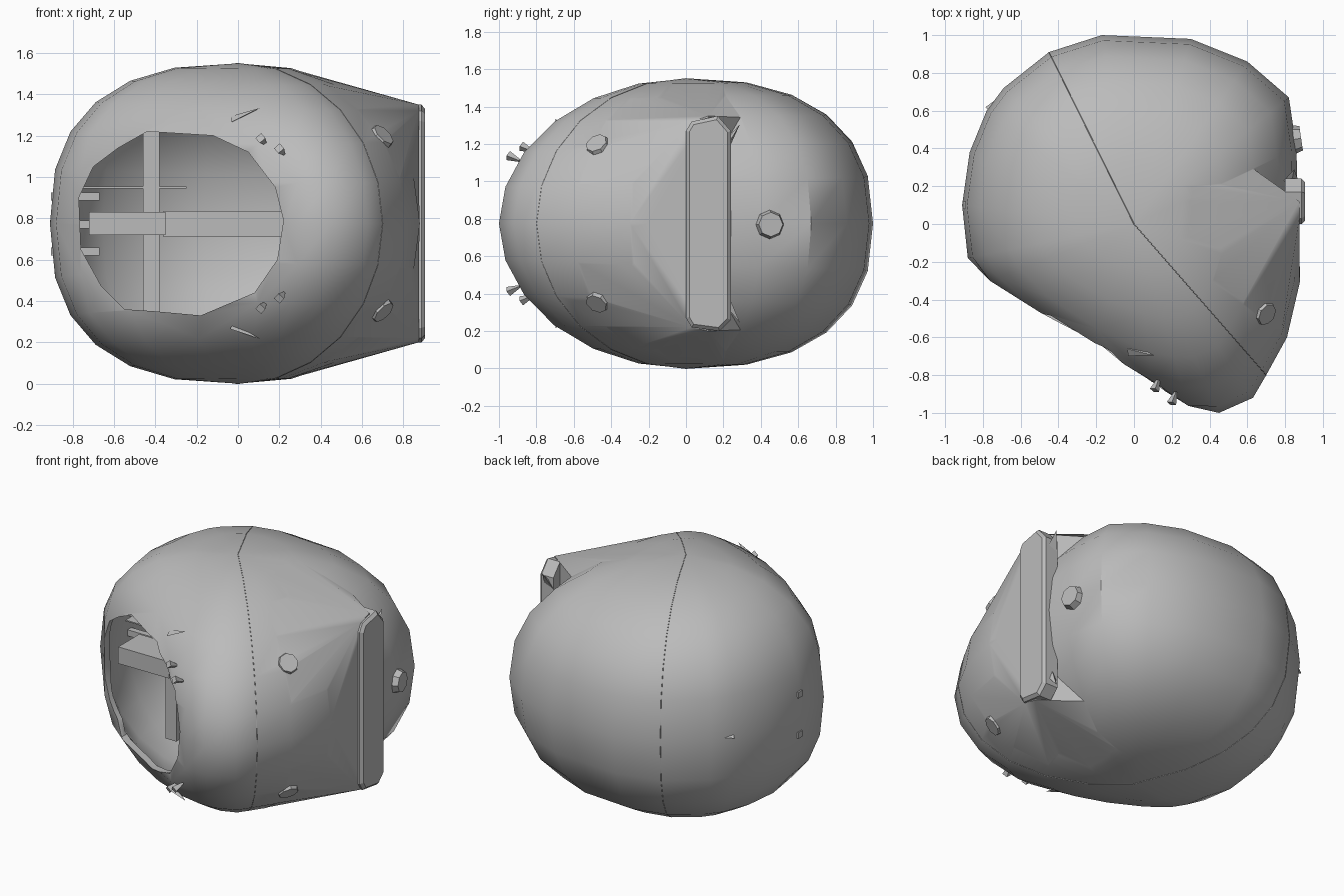
import bpy, bmesh, math
from mathutils import Vector

cube = bpy.data.objects.get("Cube")
if cube:
    bpy.data.objects.remove(cube, do_unlink=True)

grey = bpy.data.materials.new("hull_grey")
grey.use_nodes = True
grey.diffuse_color = (0.5, 0.5, 0.5, 1)
grey.node_tree.nodes["Principled BSDF"].inputs["Base Color"].default_value = (0.5, 0.5, 0.5, 1)

MID = Vector((0, 0, 0.775))
HALF = 0.775

# Plan outline of the hull, counter-clockwise, before the front is flattened
OUTLINE = [(0.87, 0), (0.86, 0.4), (0.82, 0.67), (0.6, 0.86), (0.3, 0.98), (-0.17, 1),
           (-0.45, 0.91), (-0.69, 0.72), (-0.78, 0.6), (-0.87, 0.38), (-0.91, 0.1),
           (-0.88, -0.18), (-0.81, -0.32), (-0.61, -0.53), (-0.26, -0.78), (0.11, -0.96),
           (0.3, -1), (0.45, -1), (0.63, -0.92), (0.7, -0.8), (0.81, -0.6), (0.88, -0.3)]
SEAM_ENDS = (OUTLINE[6], OUTLINE[19])

# Upright plane that flattens the front around the opening
FRONT_NORMAL = Vector((-0.533, -0.846))
FRONT_DISTANCE = 0.661


def finish(bm, name):
    bmesh.ops.recalc_face_normals(bm, faces=bm.faces[:])
    mesh = bpy.data.meshes.new(name)
    bm.to_mesh(mesh)
    bm.free()
    mesh.materials.append(grey)
    obj = bpy.data.objects.new(name, mesh)
    bpy.context.collection.objects.link(obj)
    return obj


def activate(obj):
    bpy.ops.object.select_all(action='DESELECT')
    obj.select_set(True)
    bpy.context.view_layer.objects.active = obj


def combine(obj, other, operation):
    mod = obj.modifiers.new(operation.lower(), 'BOOLEAN')
    mod.operation, mod.object, mod.solver = operation, other, 'EXACT'
    activate(obj)
    bpy.ops.object.modifier_apply(modifier=mod.name)
    bpy.data.objects.remove(other, do_unlink=True)


def hull_point(p, lat):
    """Point on the rounded hull below or above an outline point."""
    n = 2.17 + 0.2 * p[1] + 0.33 * max(0, -p[0])
    flat = Vector(p) * max(0, math.cos(lat)) ** (2 / n)
    reach = flat.dot(FRONT_NORMAL)
    if reach > FRONT_DISTANCE:
        flat *= FRONT_DISTANCE / reach
    rise = math.copysign(abs(math.sin(lat)) ** (2 / n), lat)
    return Vector((flat.x, flat.y, MID.z + HALF * rise))


def hull_mesh(scale=1.0, rings=12):
    bm = bmesh.new()
    lats = [math.pi * (i / rings - 0.5) for i in range(1, rings)]
    rows = [[bm.verts.new(hull_point(p, a)) for p in OUTLINE] for a in lats]
    count = len(OUTLINE)
    for low, high in zip(rows, rows[1:]):
        for j in range(count):
            k = (j + 1) % count
            bm.faces.new((low[j], low[k], high[k], high[j]))
    for row, z in ((rows[0], 0), (rows[-1], 2 * HALF)):
        pole = bm.verts.new((0, 0, z))
        for j in range(count):
            bm.faces.new((row[j], row[(j + 1) % count], pole))
    for v in bm.verts:
        v.co = MID + (v.co - MID) * scale
    return bm


def prism(points, axis, start, end):
    """Extrude a 2D profile along x or y."""
    bm = bmesh.new()
    place = (lambda a, b, d: (d, a, b)) if axis == 'x' else (lambda a, b, d: (a, d, b))
    face = bm.faces.new([bm.verts.new(place(a, b, start)) for a, b in points])
    new = bmesh.ops.extrude_face_region(bm, geom=[face])["geom"]
    for v in new:
        if isinstance(v, bmesh.types.BMVert):
            v.co["xyz".index(axis)] = end
    return bm


def box(name, low, high):
    bm = prism([(low[0], low[2]), (high[0], low[2]), (high[0], high[2]), (low[0], high[2])],
               'y', low[1], high[1])
    return finish(bm, name)


def cone(name, loc, direction, r1, r2, depth, sides, flat=1.0):
    bm = bmesh.new()
    bmesh.ops.create_cone(bm, cap_ends=True, segments=sides, radius1=r1, radius2=r2, depth=depth)
    turn = Vector(direction).to_track_quat('Z', 'Y')
    for v in bm.verts:
        v.co.y *= flat
        v.co = turn @ v.co + Vector(loc)
    return finish(bm, name)


# Hull with the side fairing that widens towards the door rail
RAIL = [(0, 0.27), (0.03, 0.22), (0.18, 0.2), (0.24, 0.26),
        (0.24, 1.27), (0.17, 1.35), (0.03, 1.32), (0, 1.27)]
bm = hull_mesh()
side = [v.co.copy() for v in bm.verts if 1.71 * v.co.x + 1.15 * v.co.y > 0 and v.co.y < 0.32]
hull = finish(bm, "hull")
bm = bmesh.new()
for co in side:
    bm.verts.new(MID + (co - MID) * 0.997)
for y, z in RAIL:
    bm.verts.new((0.875, min(y, 0.12), z))
bmesh.ops.convex_hull(bm, input=bm.verts[:])
loose = [v for v in bm.verts if not v.link_faces]
bmesh.ops.delete(bm, geom=loose, context='VERTS')
combine(hull, finish(bm, "fairing"), 'UNION')

# Hollow cabin and the front opening
combine(hull, finish(hull_mesh(0.95), "cabin_cutter"), 'DIFFERENCE')
OPENING = [(-0.44, 1.22), (-0.12, 1.2), (0.05, 1.12), (0.18, 0.95), (0.22, 0.79), (0.19, 0.6),
           (0.08, 0.44), (-0.18, 0.33), (-0.4, 0.35), (-0.55, 0.36), (-0.66, 0.47),
           (-0.76, 0.65), (-0.77, 0.9), (-0.7, 1.05), (-0.58, 1.14)]
combine(hull, finish(prism(OPENING, 'y', -1.5, -0.05), "opening_cutter"), 'DIFFERENCE')
activate(hull)
bpy.ops.object.shade_smooth_by_angle(angle=math.radians(40))

# Door rail with chamfered outer edge
bm = prism(RAIL, 'x', 0.8, 0.905)
edges = [e for e in bm.edges if all(v.co.x > 0.9 for v in e.verts)]
bmesh.ops.bevel(bm, geom=edges, offset=0.018, segments=1, affect='EDGES')
finish(bm, "door_rail")

# Seam line around the hull
curve = bpy.data.curves.new("hull_seam", 'CURVE')
curve.dimensions = '3D'
curve.bevel_depth = 0.002
curve.bevel_resolution = 0
curve.materials.append(grey)
lats = [math.pi * (i / 12 - 0.5) for i in range(13)]
path = [hull_point(SEAM_ENDS[0], a) for a in lats]
path += [hull_point(SEAM_ENDS[1], a) for a in reversed(lats[1:-1])]
spline = curve.splines.new('POLY')
spline.points.add(len(path) - 1)
for point, co in zip(spline.points, path):
    point.co = (*co, 1)
spline.use_cyclic_u = True
bpy.context.collection.objects.link(bpy.data.objects.new("hull_seam", curve))

# Port covers, and paired details above and below the middle
cone("rear_port", (0.86, 0.45, 0.77), (1, 0.15, 0), 0.08, 0.065, 0.05, 8)
for name, s in (("upper", 1), ("lower", -1)):
    z = lambda h: MID.z + s * h
    cone(name + "_port", (0.69, -0.47, z(0.415)), (0.65, -0.4, 0.65 * s), 0.075, 0.06, 0.05, 8)
    cone(name + "_front_fin", (0.04, -0.68, z(0.53)), (0.8, -0.2, 0.35 * s), 0.04, 0, 0.15, 3, 0.5)
    cone(name + "_rail_fin", (0.84, 0.25, z(0.47)), (0.1, 0.5, 0.8 * s), 0.05, 0, 0.15, 3, 0.5)
    for x, y, h in ((0.12, -0.85, 0.4), (0.21, -0.92, 0.35)):
        cone(name + "_nozzle", (x, y, z(h)), (-0.3, -0.8, 0.35 * s), 0.008, 0.026, 0.07, 4)
cone("roof_fin", (-0.54, 0.03, 1.41), (-0.8, -0.6, -0.1), 0.04, 0, 0.17, 3, 0.5)
cone("rear_fin", (-0.725, 0.645, 0.79), (0.5, 0.6, 0), 0.035, 0, 0.12, 3, 0.5)

# Side lamps running through the wall
for z in (0.64, 0.77, 0.905):
    box("side_lamp", (-0.905, 0.08, z - 0.02), (-0.67, 0.12, z + 0.02))

# Cabin frame
box("cabin_beam", (-0.36, -0.1, 0.71), (0.55, 0.02, 0.835))
box("cabin_console", (-0.72, -0.22, 0.72), (-0.35, 0, 0.83))
box("cabin_shelf", (-0.75, -0.1, 0.945), (-0.25, 0.1, 0.953))
box("cabin_post", (-0.46, -0.1, 0.25), (-0.38, 0.06, 1.3))
